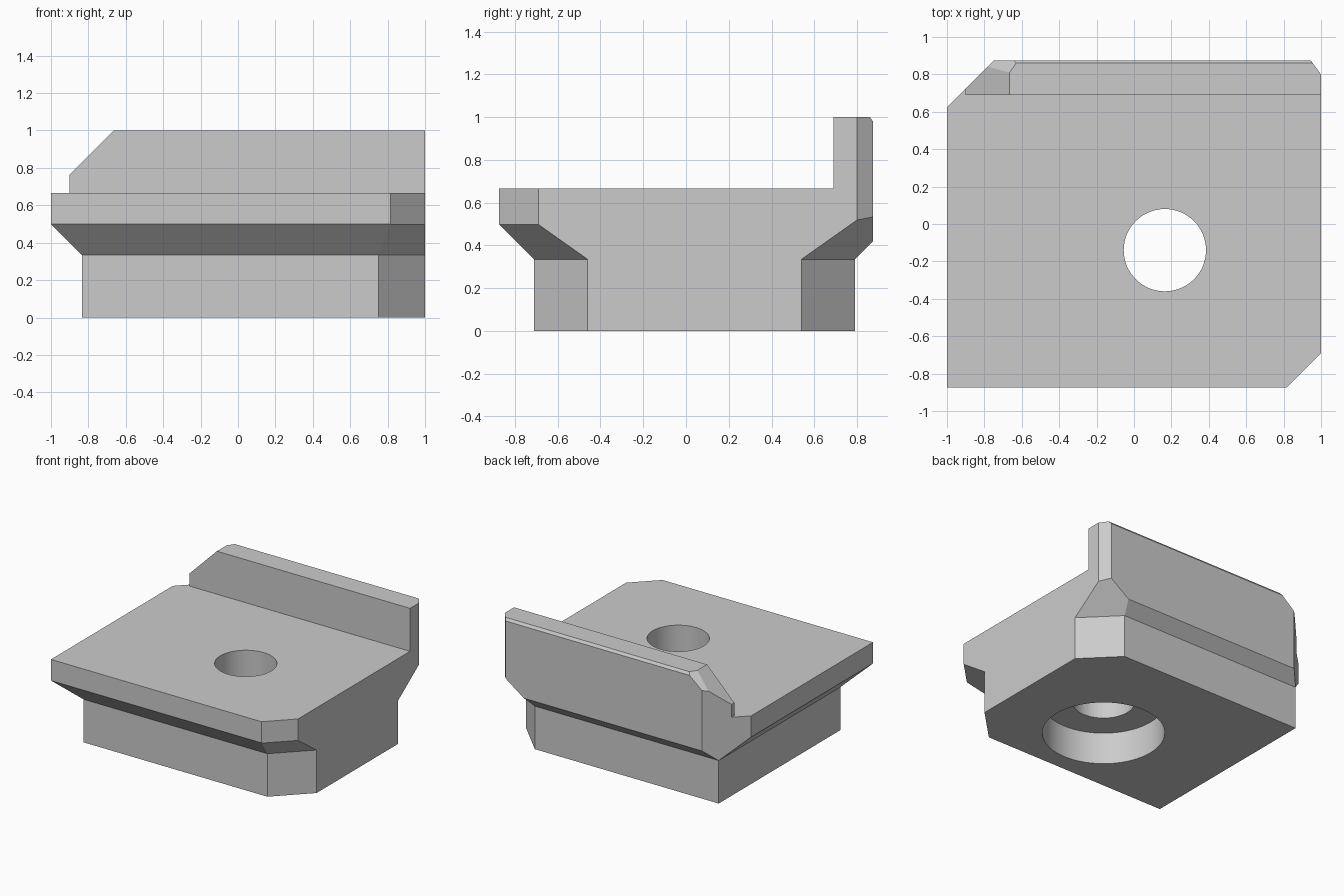
import bpy, bmesh, math
from mathutils import Vector

if "Cube" in bpy.data.objects:
    bpy.data.objects.remove(bpy.data.objects["Cube"], do_unlink=True)

grey = bpy.data.materials.new("light_grey")
grey.use_nodes = True
grey.diffuse_color = (0.6, 0.6, 0.6, 1)
grey.node_tree.nodes["Principled BSDF"].inputs["Base Color"].default_value = (0.6, 0.6, 0.6, 1)

R2 = math.sqrt(2)
STEP = 0.335     # top of the base, where the flare starts
DECK = 0.665     # top of the flange
HOLE = (0.165, -0.14)


def trimmed_block(name, low, high, cuts):
    """Box between two corners, trimmed by (point, outward normal) planes."""
    low, high = Vector(low), Vector(high)
    bm = bmesh.new()
    bmesh.ops.create_cube(bm, size=1)
    for v in bm.verts:
        v.co = [l if c < 0 else h for c, l, h in zip(v.co, low, high)]
    for point, normal in cuts:
        bmesh.ops.bisect_plane(bm, geom=bm.verts[:] + bm.edges[:] + bm.faces[:], dist=1e-5,
                               plane_co=point, plane_no=Vector(normal).normalized(), clear_outer=True)
        rim = [e for e in bm.edges if e.is_boundary]
        bmesh.ops.holes_fill(bm, edges=rim, sides=0)
    bmesh.ops.recalc_face_normals(bm, faces=bm.faces[:])
    mesh = bpy.data.meshes.new(name)
    bm.to_mesh(mesh)
    bm.free()
    mesh.materials.append(grey)
    obj = bpy.data.objects.new(name, mesh)
    bpy.context.collection.objects.link(obj)
    return obj


def select_only(obj):
    bpy.ops.object.select_all(action='DESELECT')
    obj.select_set(True)
    bpy.context.view_layer.objects.active = obj


def bore(obj, radius, bottom, top):
    """Cut a vertical round hole."""
    bpy.ops.mesh.primitive_cylinder_add(vertices=64, radius=radius, depth=top - bottom,
                                        location=(*HOLE, (top + bottom) / 2))
    cutter = bpy.context.object
    cutter.hide_render = True
    cutter.data.materials.append(grey)
    mod = obj.modifiers.new("bore", 'BOOLEAN')
    mod.operation, mod.solver, mod.object = 'DIFFERENCE', 'EXACT', cutter
    select_only(obj)
    bpy.ops.object.modifier_apply(modifier=mod.name)
    bpy.data.objects.remove(cutter, do_unlink=True)
    bpy.ops.object.shade_smooth_by_angle(angle=math.radians(25))


# Vertical corner cuts shared by flange and lip
back_corners = [((-1, 0.625, 0), (-1, 1, 0)), ((1, 0.8, 0), (0.075, 0.055, 0))]

# Base block with chamfered corners on one side
base = trimmed_block("base", (-0.835, -0.71, 0), (1, 0.79, STEP), [
    ((1, -0.46, 0), (1, -1, 0)),
    ((1, 0.54, 0), (1, 1, 0)),
])

# Flange flaring outwards at 45 degrees above the base
flange = trimmed_block("flange", (-1, -0.875, STEP), (1, 0.875, DECK), [
    ((0, -0.71, STEP), (0, -1, -1)),
    ((-0.835, 0, STEP), (-1, 0, -1)),
    ((0, 0.79, STEP), (0, 1, -1)),
    ((1, -0.46, STEP), (1, -1, -R2)),
    ((1, 0.54, STEP), (1, 1, -R2)),
    ((1, -0.69, 0), (1, -1, 0)),
] + back_corners)

# Upright lip along the back edge, with sloped end and bevelled top
a, b, c = Vector((-0.665, 0.81, 1)), Vector((-0.63, 0.86, 1)), Vector((-0.75, 0.875, 0.89))
lip = trimmed_block("back_lip", (-0.9, 0.69, DECK), (1, 0.875, 1), back_corners + [
    ((-0.665, 0, 1), (-1, 0, 1)),
    ((0, 0.86, 1), (0, 4, 3)),
    (a, (b - a).cross(c - a)),
])

# Counterbored screw hole
bore(base, 0.435, -0.1, 0.25)
bore(base, 0.22, 0.1, 0.5)
bore(flange, 0.22, 0.2, 0.8)
